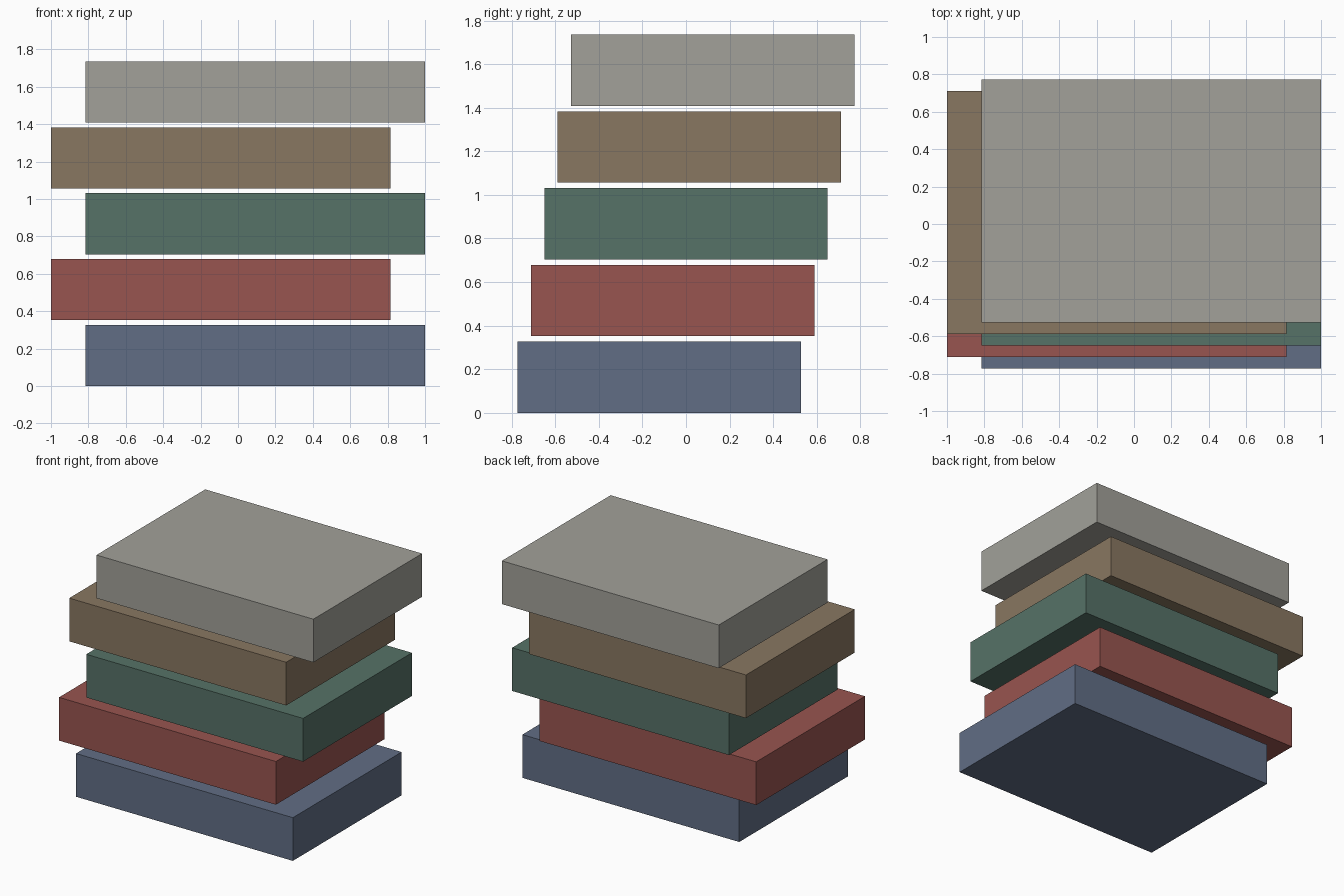
import bpy

if "Cube" in bpy.data.objects:
    bpy.data.objects.remove(bpy.data.objects["Cube"])

WIDTH, DEPTH, HEIGHT = 1.815, 1.30, 0.327
STEP_Z, STEP_Y, SHIFT_X = 0.352, 0.0612, 0.0925

# slab colours, bottom to top
COLOURS = [
    ("blue", (0.12, 0.155, 0.235, 1)),
    ("red", (0.314, 0.09, 0.08, 1)),
    ("green", (0.093, 0.168, 0.136, 1)),
    ("brown", (0.25, 0.185, 0.12, 1)),
    ("grey", (0.36, 0.355, 0.32, 1)),
]


def slab(name, colour, location):
    bpy.ops.mesh.primitive_cube_add(size=1, location=location)
    ob = bpy.context.object
    ob.name = name
    ob.scale = (WIDTH, DEPTH, HEIGHT)
    bpy.ops.object.transform_apply(location=False, rotation=False, scale=True)
    mat = bpy.data.materials.new(name + "_material")
    mat.diffuse_color = colour
    mat.use_nodes = True
    mat.node_tree.nodes["Principled BSDF"].inputs["Base Color"].default_value = mat.diffuse_color
    ob.data.materials.append(mat)


# staggered stack: alternates left and right while stepping backwards
for i, (label, colour) in enumerate(COLOURS):
    x = SHIFT_X if i % 2 == 0 else -SHIFT_X
    slab(label + "_slab", colour, (x, (i - 2) * STEP_Y, HEIGHT / 2 + i * STEP_Z))
